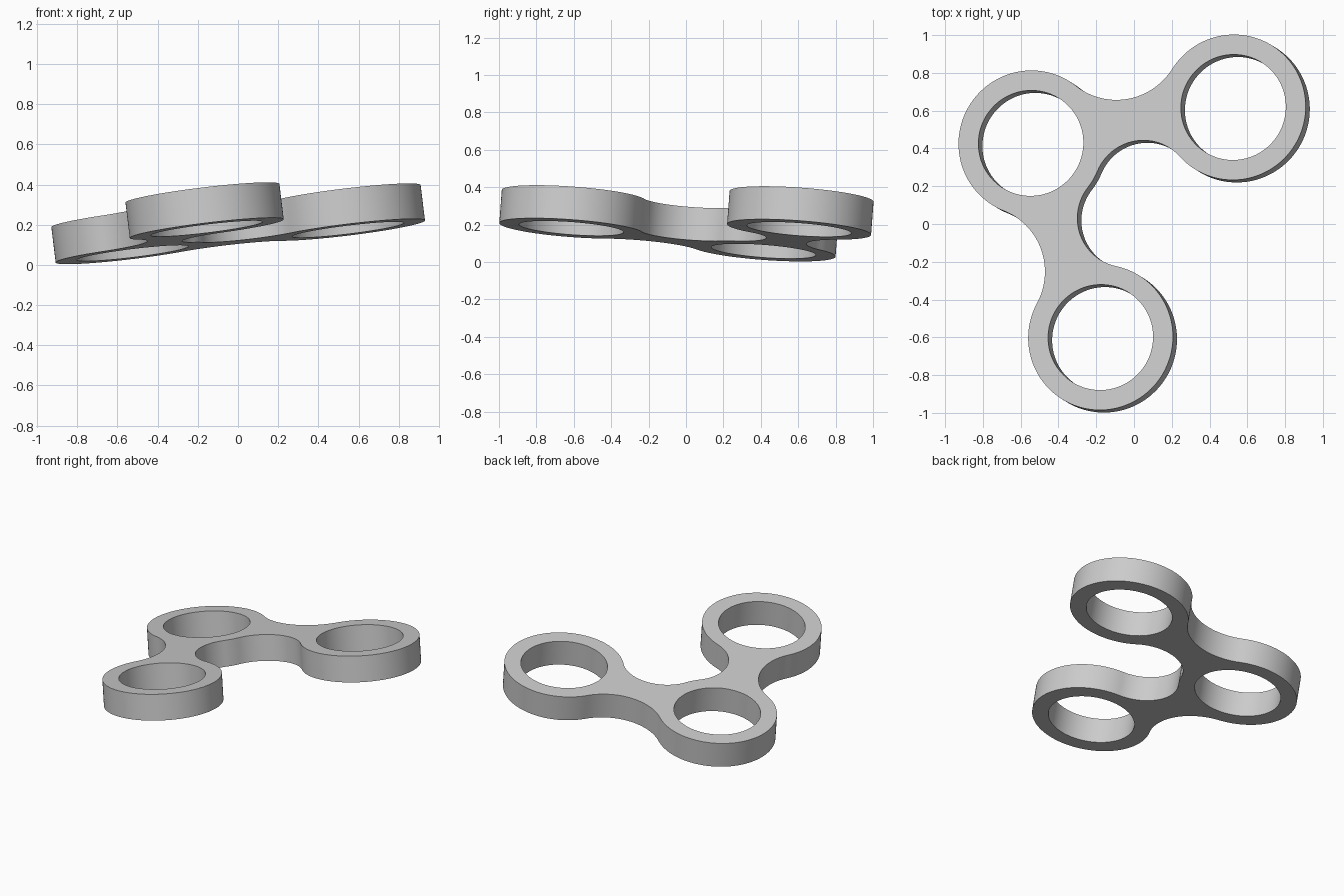
import bpy, bmesh, math
from mathutils import Vector, Matrix

cube = bpy.data.objects.get("Cube")
if cube:
    bpy.data.objects.remove(cube, do_unlink=True)

OUTER, HOLE, THICK = 0.386, 0.28, 0.178
SLOPE_X, SLOPE_Y, HEIGHT = 0.122, -0.075, 0.333

# Tilted frame: local z is the plate normal, local z = 0 is its upper face
normal = Vector((-SLOPE_X, -SLOPE_Y, 1)).normalized()
tilt = Vector((0, 0, 1)).rotation_difference(normal).to_matrix().to_4x4()
frame = Matrix.Translation((0, 0, HEIGHT)) @ tilt


def to_plate(x, y):
    p = frame.inverted() @ Vector((x, y, SLOPE_X * x + SLOPE_Y * y + HEIGHT))
    return p.to_2d()


def arc(center, start, end, ccw=True):
    """Points from start up to, but not including, end around center."""
    r = (start - center).length
    a0 = math.atan2(*(start - center).yx)
    a1 = math.atan2(*(end - center).yx)
    sweep = (a1 - a0) % math.tau if ccw else -((a0 - a1) % math.tau)
    n = max(4, round(abs(sweep) / math.tau * 128))
    return [center + r * Vector((math.cos(a0 + sweep * i / n),
                                 math.sin(a0 + sweep * i / n))) for i in range(n)]


def fillet(p, q, radius):
    """Centre of the blend circle touching rings p and q, left of p to q."""
    d = q - p
    h = math.sqrt((OUTER + radius) ** 2 - (d.length / 2) ** 2)
    return (p + q) / 2 + h * Vector((-d.y, d.x)).normalized()


def touch(ring, blend):
    return ring + (blend - ring).normalized() * OUTER


# Three rings, the middle one joined to both others by curved necks
far = to_plate(0.526, 0.618)
mid = to_plate(-0.546, 0.428)
near = to_plate(-0.177, -0.60)

out_far = fillet(mid, far, 0.35)
in_far = fillet(far, mid, 0.263)
out_near = fillet(near, mid, 0.35)
in_near = fillet(mid, near, 0.263)

# Outline, counter-clockwise: convex ring arcs alternate with concave blends
path = [(far, in_far, out_far), (mid, out_far, out_near),
        (near, out_near, in_near), (mid, in_near, in_far)]
outline = []
for i, (ring, enter, leave) in enumerate(path):
    following = path[(i + 1) % len(path)][0]
    outline += arc(ring, touch(ring, enter), touch(ring, leave))
    outline += arc(leave, touch(ring, leave), touch(following, leave), ccw=False)

holes = [[c + HOLE * Vector((math.cos(math.tau * i / 128), math.sin(math.tau * i / 128)))
          for i in range(128)] for c in (far, mid, near)]

# Fill the outline around the holes and thicken it
bm = bmesh.new()
edges = []
for loop in [outline] + holes:
    verts = [bm.verts.new((p.x, p.y, 0)) for p in loop]
    edges += [bm.edges.new((v, verts[(i + 1) % len(verts)])) for i, v in enumerate(verts)]
bmesh.ops.triangle_fill(bm, edges=edges, use_beauty=True, use_dissolve=False, normal=(0, 0, 1))
ext = bmesh.ops.extrude_face_region(bm, geom=bm.faces[:], use_keep_orig=True)
bmesh.ops.translate(bm, vec=(0, 0, -THICK),
                    verts=[g for g in ext["geom"] if isinstance(g, bmesh.types.BMVert)])
bmesh.ops.recalc_face_normals(bm, faces=bm.faces[:])
mesh = bpy.data.meshes.new("three_ring_plate")
bm.to_mesh(mesh)
bm.free()

plate = bpy.data.objects.new("three_ring_plate", mesh)
bpy.context.collection.objects.link(plate)
plate.matrix_world = frame

# Single plain grey
grey = bpy.data.materials.new("light grey")
grey.use_nodes = True
color = (0.6, 0.6, 0.6, 1)
grey.diffuse_color = color
grey.node_tree.nodes["Principled BSDF"].inputs["Base Color"].default_value = color
mesh.materials.append(grey)

bpy.context.view_layer.objects.active = plate
plate.select_set(True)
bpy.ops.object.shade_smooth_by_angle(angle=math.radians(30))
